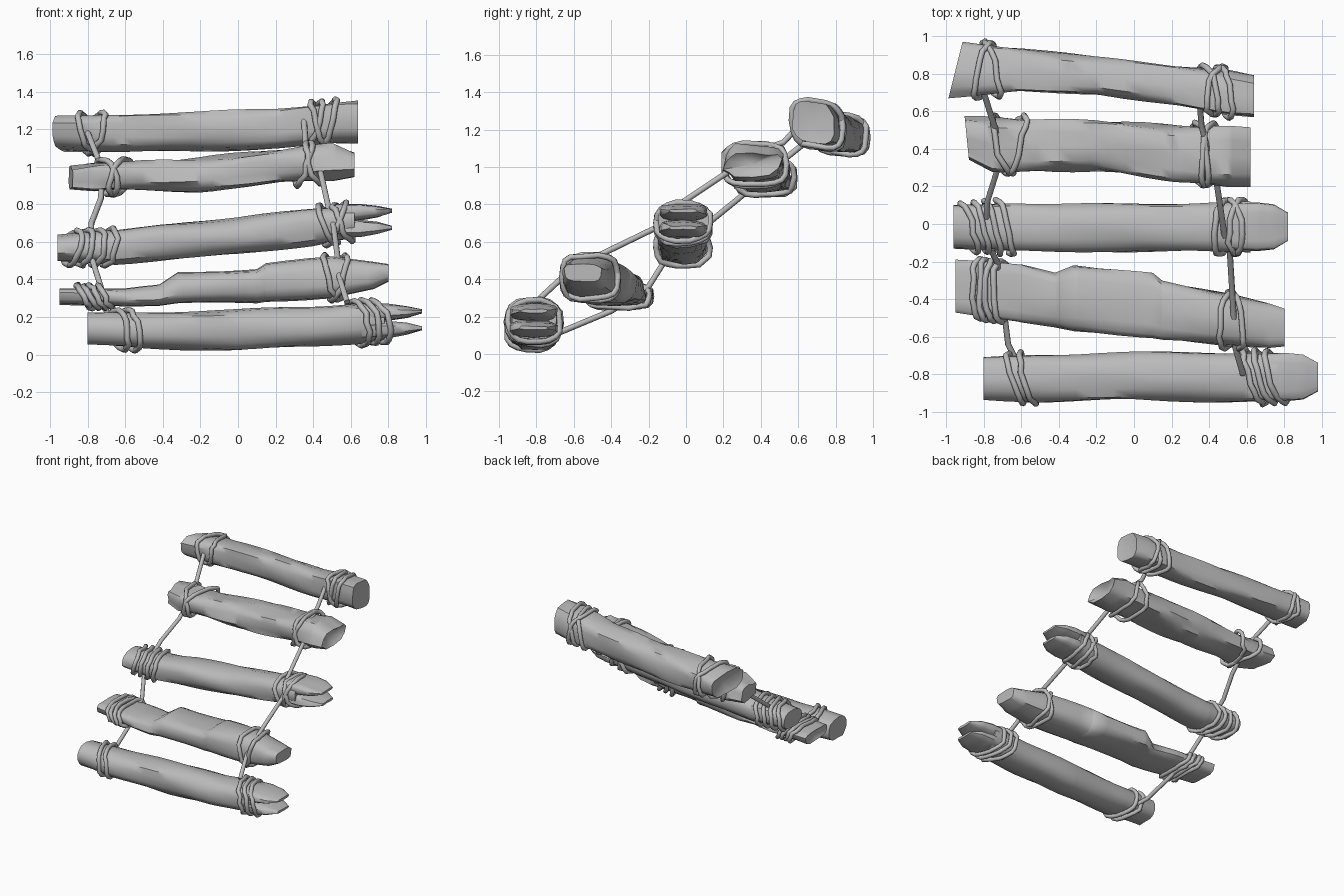
import bpy, bmesh, math, random
from mathutils import Vector

random.seed(4)
cube = bpy.data.objects.get("Cube")
if cube:
    bpy.data.objects.remove(cube, do_unlink=True)

grey = bpy.data.materials.new("weathered grey")
grey.use_nodes = True
colour = (0.5, 0.5, 0.5, 1)
grey.diffuse_color = colour
grey.node_tree.nodes["Principled BSDF"].inputs["Base Color"].default_value = colour

SIDES = 14
# Section shapes: (roundness, tilt of the top from front to back)
BOXY, ROUND, TILTED = (0.62, 0), (0.78, 0), (0.6, -0.14)


def section(stations, x):
    """Bounds (y0, y1, z0, z1) of a log at x, eased between stations."""
    x = min(max(x, stations[0][0]), stations[-1][0])
    for a, b in zip(stations, stations[1:]):
        if x <= b[0]:
            t = (x - a[0]) / (b[0] - a[0])
            return [p + (q - p) * t for p, q in zip(a[1:], b[1:])]


def outline(bounds, angle, grow, shape):
    """Point on the rounded-box outline of a log section."""
    y0, y1, z0, z1 = bounds
    power, tilt = shape
    c, s = math.cos(angle), math.sin(angle)
    c = math.copysign(abs(c) ** power, c)
    s = math.copysign(abs(s) ** power, s)
    dy = ((y1 - y0) / 2 + grow) * c
    return (y0 + y1) / 2 + dy, (z0 + z1) / 2 + ((z1 - z0) / 2 + grow) * s + tilt * dy


def log(name, stations, shape, skew=(0, 0), hollow=(0.02, 0.02), rough=0.006, steps=16):
    """Loft a rough log; skew slants the two ends, hollow dents them."""
    bm = bmesh.new()
    first, last = stations[0][0], stations[-1][0]
    xs = [first + (last - first) * i / steps for i in range(steps + 1)]
    xs = sorted(set(xs + [s[0] for s in stations]))
    wobble = [random.uniform(0, math.tau) for _ in range(SIDES)]
    rings = []
    for x in xs:
        b = section(stations, x)
        ymid = (b[0] + b[1]) / 2
        t = (x - first) / (last - first)
        slant = skew[0] * (1 - t) ** 6 + skew[1] * t ** 6
        ring = []
        for i in range(SIDES):
            grow = rough * (math.sin(x * 7 + wobble[i]) - 0.4)
            y, z = outline(b, math.tau * (i + 0.5) / SIDES, grow, shape)
            ring.append(bm.verts.new((x + slant * (y - ymid), y, z)))
        rings.append(ring)
    for a, b in zip(rings, rings[1:]):
        for i in range(SIDES):
            j = (i + 1) % SIDES
            bm.faces.new((a[i], a[j], b[j], b[i]))
    for ring, dent in ((rings[0], hollow[0]), (rings[-1], -hollow[1])):
        mid = sum((v.co for v in ring), Vector()) / SIDES
        tip = bm.verts.new(mid + Vector((dent, 0, 0)))
        for i in range(SIDES):
            bm.faces.new((ring[i], ring[(i + 1) % SIDES], tip))
    bmesh.ops.recalc_face_normals(bm, faces=bm.faces)
    mesh = bpy.data.meshes.new(name)
    bm.to_mesh(mesh)
    bm.free()
    mesh.materials.append(grey)
    obj = bpy.data.objects.new(name, mesh)
    bpy.context.collection.objects.link(obj)
    bpy.ops.object.select_all(action="DESELECT")
    obj.select_set(True)
    bpy.context.view_layer.objects.active = obj
    bpy.ops.object.shade_smooth_by_angle(angle=math.radians(48))


def rope(name, paths, closed, radius=0.016):
    curve = bpy.data.curves.new(name, "CURVE")
    curve.dimensions = "3D"
    curve.bevel_depth = radius
    curve.bevel_resolution = 2
    curve.use_fill_caps = True
    for path in paths:
        spline = curve.splines.new("POLY")
        spline.points.add(len(path) - 1)
        for point, co in zip(spline.points, path):
            point.co = (*co, 1)
        spline.use_cyclic_u = closed
    curve.materials.append(grey)
    bpy.context.collection.objects.link(bpy.data.objects.new(name, curve))


def wrap(name, stations, shape, x0, x1, turns, lean_y=0.0, lean_z=0.0, cross=False):
    """Loops of rope hugging a log, leaning along it."""
    loops = []
    for k in range(turns):
        x = x0 + (x1 - x0) * k / max(turns - 1, 1)
        flip = -1 if cross and k % 2 else 1
        loop = []
        for i in range(18):
            a = math.tau * i / 18
            px = (x + flip * (lean_y * math.cos(a) + lean_z * math.sin(a))
                  + random.uniform(-0.008, 0.008))
            y, z = outline(section(stations, px), a, random.uniform(0.006, 0.016), shape)
            loop.append((px, y, z))
        loops.append(loop)
    rope(name, loops, True)


# Stations along each log: x, front, back, bottom, top
rung_1 = [(-0.8, -0.94, -0.71, 0.05, 0.22), (-0.5, -0.95, -0.69, 0.03, 0.23),
          (0, -0.94, -0.68, 0.02, 0.24), (0.4, -0.95, -0.68, 0.04, 0.26),
          (0.66, -0.95, -0.68, 0.06, 0.28), (0.78, -0.94, -0.69, 0.08, 0.27)]
rung_2 = [(-0.95, -0.47, -0.19, 0.26, 0.36), (-0.6, -0.53, -0.21, 0.26, 0.35),
          (-0.42, -0.55, -0.26, 0.26, 0.37), (-0.32, -0.57, -0.22, 0.27, 0.44),
          (0.1, -0.61, -0.26, 0.27, 0.46), (0.15, -0.62, -0.3, 0.28, 0.49),
          (0.5, -0.65, -0.37, 0.3, 0.52), (0.72, -0.66, -0.42, 0.34, 0.5),
          (0.8, -0.65, -0.45, 0.38, 0.49)]
rung_3 = [(-0.96, -0.13, 0.1, 0.49, 0.64), (-0.65, -0.15, 0.12, 0.48, 0.66),
          (-0.4, -0.15, 0.11, 0.5, 0.7), (0, -0.15, 0.11, 0.53, 0.73),
          (0.4, -0.15, 0.12, 0.58, 0.78), (0.62, -0.15, 0.12, 0.62, 0.8)]
rung_4 = [(-0.89, 0.34, 0.57, 0.88, 1.0), (-0.76, 0.28, 0.57, 0.86, 1.02),
          (-0.2, 0.28, 0.55, 0.87, 1.05), (0.2, 0.23, 0.53, 0.9, 1.09),
          (0.5, 0.2, 0.52, 0.92, 1.13), (0.62, 0.2, 0.51, 0.95, 1.08)]
rung_5 = [(-0.95, 0.67, 0.97, 1.09, 1.26), (-0.6, 0.7, 0.94, 1.08, 1.28),
          (-0.2, 0.69, 0.89, 1.08, 1.29), (0.2, 0.63, 0.85, 1.1, 1.31),
          (0.5, 0.58, 0.82, 1.12, 1.34), (0.64, 0.57, 0.79, 1.12, 1.35)]

log("bottom_log", rung_1, ROUND, hollow=(0.0, 0.03))
log("second_log", rung_2, BOXY, hollow=(0.03, 0.0))
log("middle_log", rung_3, ROUND, hollow=(0.0, 0.03))
log("fourth_log", rung_4, BOXY, skew=(-0.1, 0), hollow=(0.0, 0.08), rough=0.012)
log("top_log", rung_5, TILTED, skew=(0.25, 0), hollow=(0.05, 0.02))

# Splintered ends: a broad upper and lower wedge on two logs
for label, base, y_mid, z_mid, tip_x in (("bottom", 0.66, -0.815, 0.175, 0.98),
                                         ("middle", 0.52, -0.015, 0.71, 0.82)):
    for side, sign in (("upper", 1), ("lower", -1)):
        wedge = []
        for t, half, inner, outer in ((0, 0.125, -0.01, 0.095), (0.45, 0.13, 0, 0.09),
                                      (0.75, 0.12, 0.012, 0.075), (1, 0.075, 0.035, 0.055)):
            low, high = sorted((sign * inner, sign * outer))
            wedge.append((base + (tip_x - base) * t, y_mid - half, y_mid + half,
                          z_mid + low + 0.01 * t, z_mid + high + 0.01 * t))
        log(label + "_log_" + side + "_splinter", wedge, BOXY, hollow=(0, 0),
            rough=0.003, steps=6)

# Lashings at both ends of every log
wrap("bottom_left_lashing", rung_1, ROUND, -0.63, -0.57, 2, -0.04, -0.02)
wrap("bottom_right_lashing", rung_1, ROUND, 0.64, 0.75, 3, -0.05, -0.03)
wrap("second_left_lashing", rung_2, BOXY, -0.82, -0.71, 4, 0.0, -0.04)
wrap("second_right_lashing", rung_2, BOXY, 0.5, 0.54, 2, 0.02, -0.04, True)
wrap("middle_left_lashing", rung_3, ROUND, -0.88, -0.69, 4, -0.04, 0.02)
wrap("middle_right_lashing", rung_3, ROUND, 0.48, 0.56, 3, 0.02, -0.05, True)
wrap("fourth_left_lashing", rung_4, BOXY, -0.7, -0.63, 2, -0.05, -0.03, True)
wrap("fourth_right_lashing", rung_4, BOXY, 0.35, 0.4, 2, -0.02, 0.04, True)
wrap("top_left_lashing", rung_5, TILTED, -0.8, -0.76, 2, 0.04, -0.03, True)
wrap("top_right_lashing", rung_5, TILTED, 0.4, 0.48, 3, -0.03, 0.04, True)

# Two long ropes joining the logs
rope("left_rope", [[(-0.62, -0.74, 0.09), (-0.67, -0.64, 0.13), (-0.7, -0.4, 0.23),
                    (-0.73, -0.2, 0.36), (-0.79, -0.08, 0.55), (-0.78, 0.12, 0.7),
                    (-0.73, 0.28, 0.83), (-0.72, 0.45, 0.98), (-0.8, 0.7, 1.18)]], False)
rope("right_rope", [[(0.58, -0.8, 0.28), (0.54, -0.66, 0.41), (0.53, -0.48, 0.52),
                     (0.51, -0.15, 0.68), (0.48, -0.05, 0.79), (0.44, 0.22, 0.97),
                     (0.4, 0.36, 1.08), (0.36, 0.52, 1.13), (0.35, 0.64, 1.26)]], False)
